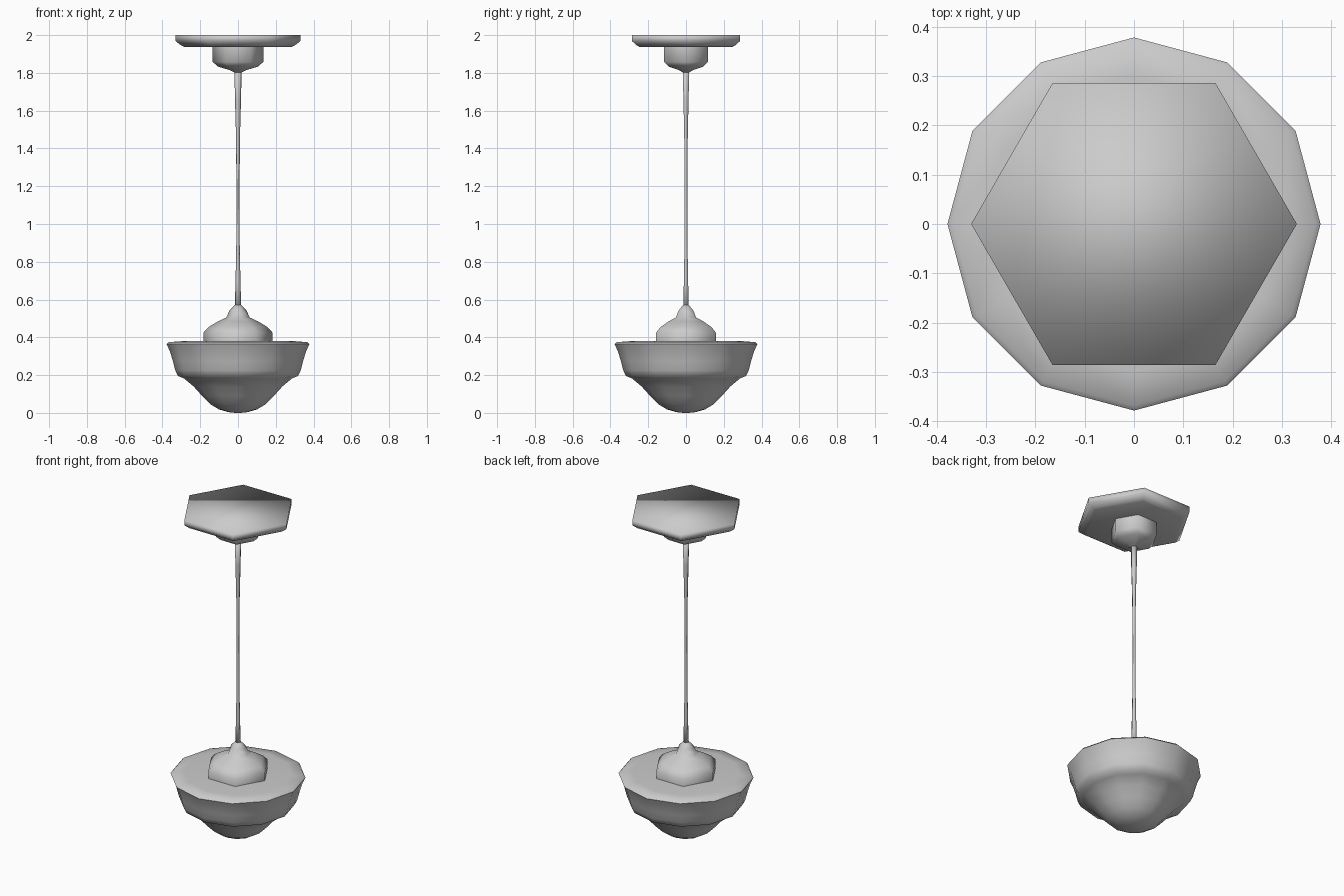
import bpy, bmesh, math

if "Cube" in bpy.data.objects:
    bpy.data.objects.remove(bpy.data.objects["Cube"])


def lathe(name, sides, profile, angle=None):
    """Spin (radius, z) points, listed top to bottom, into a capped solid."""
    bm = bmesh.new()
    rings = []
    for r, z in profile:
        rings.append([bm.verts.new((r * math.cos(2 * math.pi * i / sides),
                                    r * math.sin(2 * math.pi * i / sides), z))
                      for i in range(sides)])
    for a, b in zip(rings, rings[1:]):
        for i in range(sides):
            j = (i + 1) % sides
            bm.faces.new((a[i], b[i], b[j], a[j]))
    bm.faces.new(rings[0])
    bm.faces.new(rings[-1][::-1])
    bmesh.ops.recalc_face_normals(bm, faces=bm.faces)
    mesh = bpy.data.meshes.new(name)
    bm.to_mesh(mesh)
    bm.free()
    obj = bpy.data.objects.new(name, mesh)
    bpy.context.collection.objects.link(obj)
    mesh.shade_smooth()
    if angle:
        mesh.set_sharp_from_angle(angle=math.radians(angle))
    return obj


# Hexagonal ceiling plate
lathe("ceiling_plate", 6, [(0.33, 2.0), (0.33, 1.968), (0.30, 1.945), (0.285, 1.938)])

# Collar below the plate
lathe("ceiling_collar", 6, [(0.134, 1.94), (0.134, 1.858), (0.105, 1.833),
                            (0.045, 1.815), (0.018, 1.802)], 65)

# Thin rod, slimmest around the middle
lathe("hanging_rod", 6, [(0.019, 1.81), (0.016, 1.66), (0.011, 1.48), (0.008, 1.2),
                         (0.009, 0.9), (0.013, 0.7), (0.017, 0.55)])

# Stepped holder on top of the shade
lathe("shade_holder", 6, [(0.017, 0.572), (0.045, 0.542), (0.062, 0.505), (0.105, 0.485),
                          (0.155, 0.455), (0.183, 0.425), (0.183, 0.372)], 65)

# Twelve-sided glass shade with a rounded lower bowl
lathe("glass_shade", 12, [(0.30, 0.38), (0.368, 0.374), (0.378, 0.364), (0.36, 0.325),
                          (0.345, 0.275), (0.332, 0.225), (0.317, 0.195), (0.285, 0.182),
                          (0.235, 0.14), (0.19, 0.09), (0.145, 0.045), (0.10, 0.018),
                          (0.05, 0.004), (0.015, 0.0)], 65)
